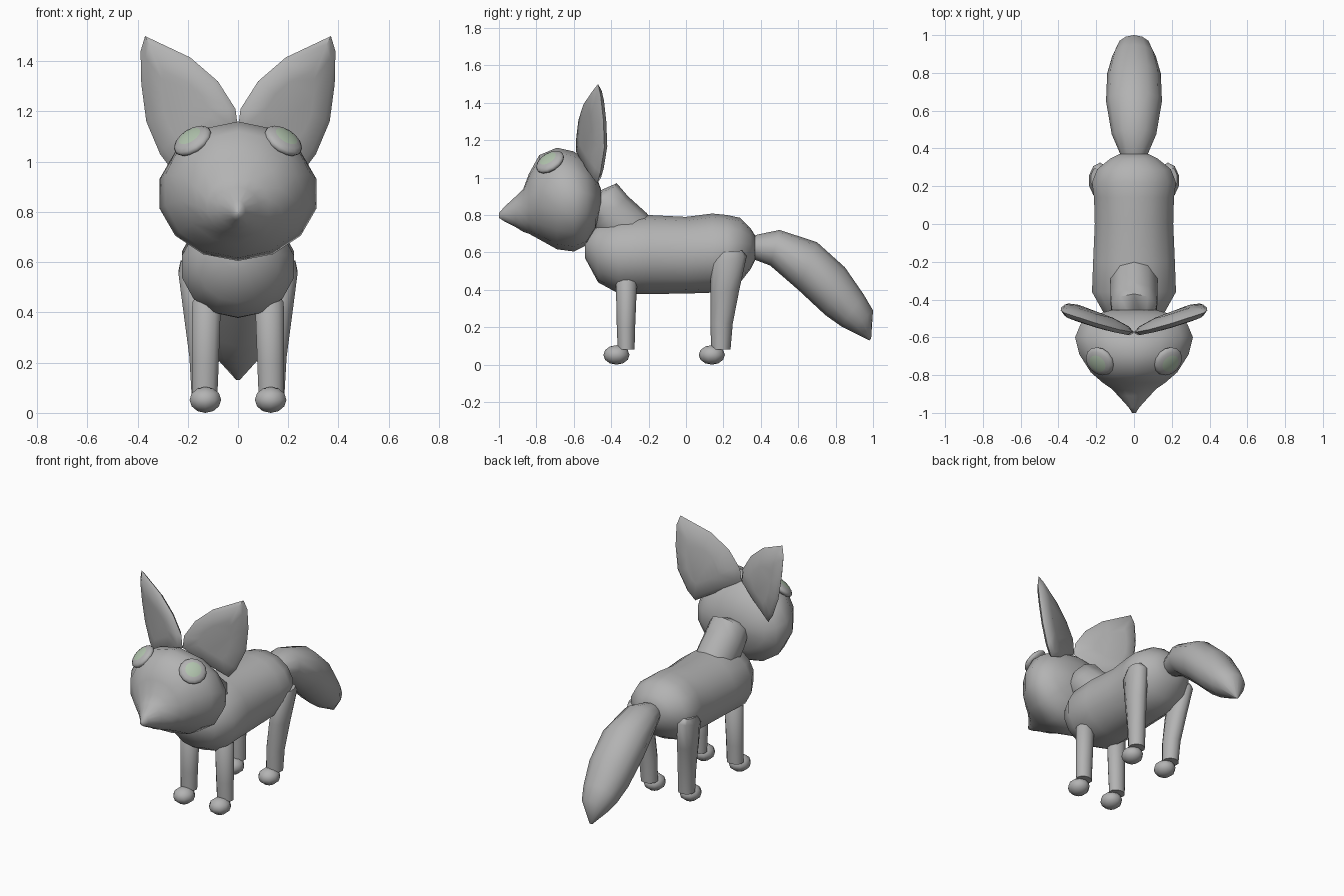
import bpy, bmesh, math
from mathutils import Vector, Matrix


def material(name, rgb):
    m = bpy.data.materials.new(name)
    m.diffuse_color = (*rgb, 1)
    return m


GREY = material("fur grey", (0.45, 0.45, 0.45))
GREEN = material("eye green", (0.44, 0.55, 0.42))


def finish(name, bm, mirror=False, mats=(GREY,)):
    bmesh.ops.recalc_face_normals(bm, faces=bm.faces)
    me = bpy.data.meshes.new(name)
    bm.to_mesh(me)
    bm.free()
    for m in mats:
        me.materials.append(m)
    for p in me.polygons:
        p.use_smooth = True
    me.set_sharp_from_angle(angle=math.radians(60))
    ob = bpy.data.objects.new(name, me)
    bpy.context.collection.objects.link(ob)
    if mirror:
        ob.modifiers.new("mirror", "MIRROR").use_mirror_merge = False
    return ob


def skin(bm, rings):
    """Join successive rings of points with faces and close both ends."""
    loops = [[bm.verts.new(p) for p in r] for r in rings]
    n = len(loops[0])
    for a, b in zip(loops, loops[1:]):
        for i in range(n):
            bm.faces.new((a[i], a[(i + 1) % n], b[(i + 1) % n], b[i]))
    bm.faces.new(loops[0])
    bm.faces.new(loops[-1])


def loft(name, sections, sides, mirror=False):
    """Sections: side-profile point pair (y1, z1, y2, z2), half width, x centre."""
    rings = []
    for y1, z1, y2, z2, rx, x in sections:
        c = Vector((x, (y1 + y2) / 2, (z1 + z2) / 2))
        h = Vector((0, (y1 - y2) / 2, (z1 - z2) / 2))
        angs = [2 * math.pi * i / sides for i in range(sides)]
        rings.append([c + h * math.cos(a) + Vector((rx * math.sin(a), 0, 0)) for a in angs])
    bm = bmesh.new()
    skin(bm, rings)
    return finish(name, bm, mirror)


def upright(rows):
    """Vertical slices: y, top z, bottom z, half width."""
    return [(y, t, y, b, rx, 0) for y, t, b, rx in rows]


# Torso
loft("body", upright([
    (-0.54, 0.69, 0.57, 0.07), (-0.47, 0.75, 0.44, 0.165), (-0.36, 0.785, 0.38, 0.228),
    (-0.20, 0.80, 0.378, 0.222), (0.0, 0.79, 0.38, 0.213), (0.14, 0.808, 0.385, 0.217),
    (0.22, 0.80, 0.40, 0.228), (0.29, 0.785, 0.44, 0.20), (0.345, 0.73, 0.51, 0.13),
    (0.37, 0.69, 0.56, 0.08)]), 14)

# Head with pointed snout
loft("head", upright([
    (-1.0, 0.81, 0.785, 0.01), (-0.97, 0.845, 0.765, 0.03), (-0.91, 0.90, 0.735, 0.085),
    (-0.87, 0.94, 0.71, 0.125), (-0.84, 1.02, 0.70, 0.17), (-0.785, 1.12, 0.67, 0.235),
    (-0.69, 1.16, 0.617, 0.297), (-0.60, 1.14, 0.605, 0.32), (-0.53, 1.09, 0.64, 0.29),
    (-0.485, 1.02, 0.72, 0.23), (-0.455, 0.94, 0.82, 0.12)]), 14)

# Neck bends from the shoulders into the head
loft("neck", [
    (-0.17, 0.76, -0.36, 0.60, 0.11, 0), (-0.21, 0.81, -0.42, 0.63, 0.13, 0),
    (-0.31, 0.90, -0.49, 0.72, 0.13, 0), (-0.37, 0.97, -0.52, 0.77, 0.125, 0),
    (-0.53, 0.90, -0.56, 0.76, 0.10, 0)], 10)

# Bushy drooping tail
loft("tail", [
    (0.34, 0.68, 0.34, 0.58, 0.06, 0), (0.38, 0.695, 0.37, 0.56, 0.075, 0),
    (0.50, 0.72, 0.45, 0.53, 0.118, 0), (0.70, 0.655, 0.60, 0.40, 0.148, 0),
    (0.85, 0.52, 0.745, 0.265, 0.142, 0), (0.95, 0.375, 0.83, 0.205, 0.115, 0),
    (1.0, 0.29, 0.88, 0.18, 0.088, 0), (0.99, 0.14, 0.98, 0.13, 0.01, 0)], 12)

# Legs, as level slices
loft("front_leg", [
    (-0.30, 0.485, -0.34, 0.485, 0.03, 0.125), (-0.262, 0.44, -0.375, 0.44, 0.06, 0.125),
    (-0.272, 0.20, -0.37, 0.20, 0.056, 0.13), (-0.275, 0.08, -0.365, 0.08, 0.053, 0.132)],
    10, True)
loft("back_leg", [
    (0.30, 0.61, 0.18, 0.60, 0.035, 0.195), (0.325, 0.58, 0.135, 0.54, 0.06, 0.18),
    (0.285, 0.40, 0.13, 0.40, 0.06, 0.16), (0.25, 0.22, 0.13, 0.22, 0.056, 0.14),
    (0.238, 0.08, 0.135, 0.08, 0.053, 0.135)], 10, True)


# Rounded paws
for name, y in (("front_paw", -0.372), ("back_paw", 0.138)):
    bm = bmesh.new()
    bmesh.ops.create_uvsphere(bm, u_segments=10, v_segments=6, radius=1)
    bmesh.ops.transform(bm, verts=bm.verts, matrix=Matrix.Translation((0.13, y, 0.052))
                        @ Matrix.Diagonal((0.066, 0.07, 0.052, 1)))
    finish(name, bm, True)

# Leaf-shaped ears: one outline stacked through the thickness
outline = [(0.37, 1.50), (0.19, 1.415), (0.08, 1.32), (0.01, 1.21), (0.0, 1.13), (0.12, 1.05),
           (0.265, 0.97), (0.31, 1.03), (0.365, 1.16), (0.385, 1.31), (0.388, 1.44)]
mid = Vector((0.22, 1.22))
rings = []
for scale, depth in ((0.5, -0.036), (0.88, -0.024), (1, 0), (0.88, 0.022), (0.5, 0.036)):
    pts = [mid + (Vector(p) - mid) * scale for p in outline]
    rings.append([(p.x, -0.575 + 0.38 * p.x - 0.12 * max(0, p.y - 1.2) + depth, p.y) for p in pts])
bm = bmesh.new()
skin(bm, rings)
finish("ear", bm, True)

# Bulging eyes with a tinted centre
normal = Vector((0.48, -0.47, 0.74)).normalized()
bm = bmesh.new()
bmesh.ops.create_uvsphere(bm, u_segments=14, v_segments=10, radius=1)
for f in bm.faces:
    f.material_index = 1 if f.calc_center_median().z > 0.82 else 0
bmesh.ops.transform(bm, verts=bm.verts, matrix=Matrix.Translation((0.181, -0.727, 1.083))
                    @ normal.to_track_quat("Z", "Y").to_matrix().to_4x4()
                    @ Matrix.Diagonal((0.083, 0.083, 0.032, 1)))
finish("eye", bm, True, (GREY, GREEN))
